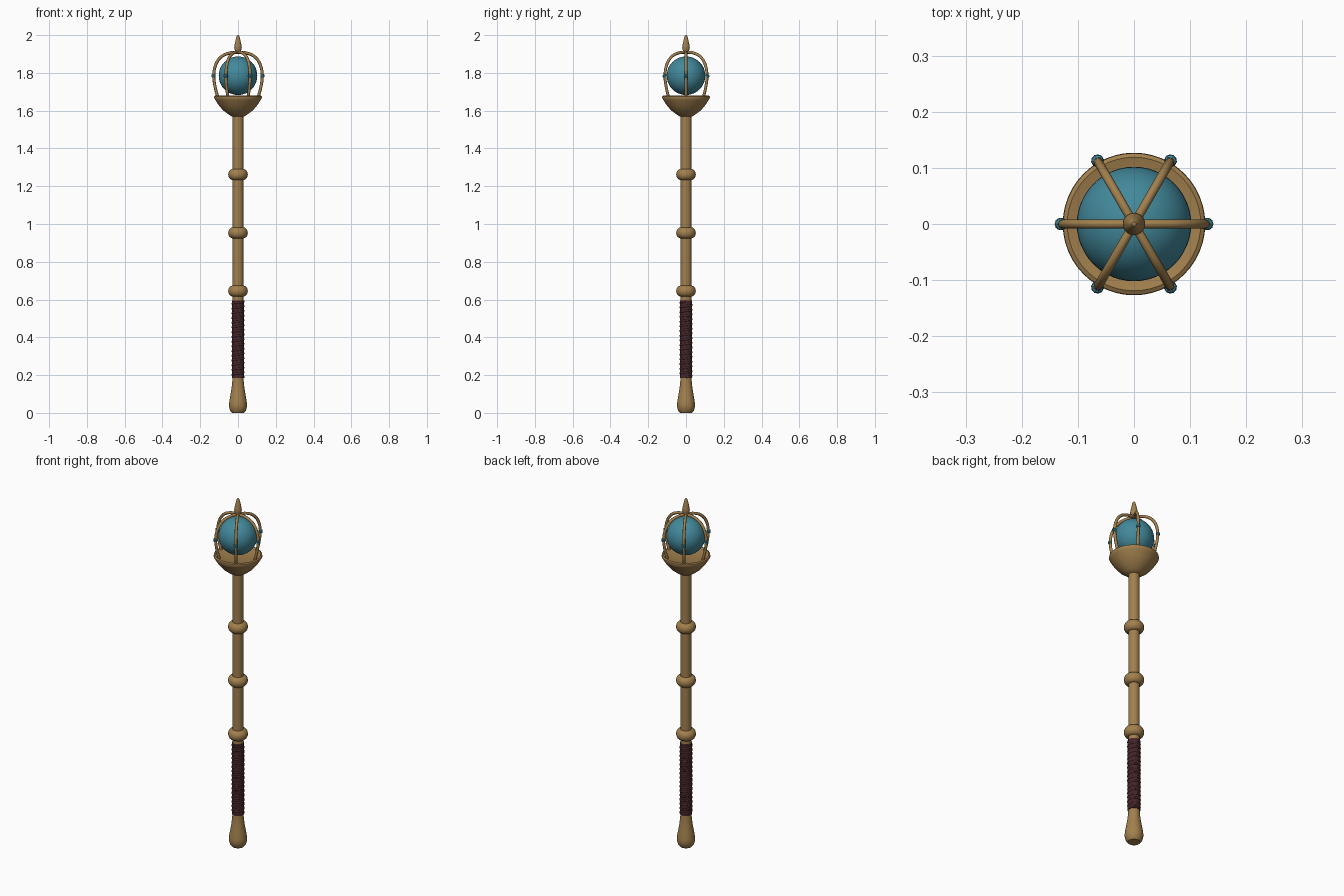
import bpy, math

if "Cube" in bpy.data.objects:
    bpy.data.objects.remove(bpy.data.objects["Cube"])

def material(name, rgb):
    m = bpy.data.materials.new(name)
    m.diffuse_color = (*rgb, 1)
    m.use_nodes = True
    m.node_tree.nodes["Principled BSDF"].inputs["Base Color"].default_value = m.diffuse_color
    return m

GOLD = material("aged gold", (0.36, 0.215, 0.075))
TEAL = material("teal crystal", (0.055, 0.25, 0.33))
LEATHER = material("dark red leather", (0.062, 0.019, 0.022))

def finish(obj, name, mat, angle=40):
    obj.name = name
    obj.data.materials.clear()
    obj.data.materials.append(mat)
    bpy.ops.object.select_all(action='DESELECT')
    obj.select_set(True)
    bpy.context.view_layer.objects.active = obj
    if angle:
        bpy.ops.object.shade_smooth_by_angle(angle=math.radians(angle))
    return obj

def lathe(name, profile, mat, sides=32, angle=40):
    """Revolve (radius, z) points about the z axis; zero radius makes a pole."""
    verts, faces, rings = [], [], []
    for r, z in profile:
        n = 1 if r == 0 else sides
        rings.append(range(len(verts), len(verts) + n))
        verts += [(r * math.cos(2 * math.pi * i / sides),
                   r * math.sin(2 * math.pi * i / sides), z) for i in range(n)]
    for a, b in zip(rings, rings[1:]):
        for i in range(sides):
            j = (i + 1) % sides
            quad = [a[i % len(a)], a[j % len(a)], b[j % len(b)], b[i % len(b)]]
            faces.append(list(dict.fromkeys(quad)))
    me = bpy.data.meshes.new(name)
    me.from_pydata(verts, [], faces)
    obj = bpy.data.objects.new(name, me)
    bpy.context.collection.objects.link(obj)
    return finish(obj, name, mat, angle)

def tube(name, points, radius, mat, smooth_path=True, sides=2):
    """Sweep a round section along a path and convert it to a mesh."""
    cu = bpy.data.curves.new(name, 'CURVE')
    cu.dimensions = '3D'
    cu.bevel_depth, cu.bevel_resolution = radius, sides
    cu.use_fill_caps = True
    if smooth_path:
        cu.resolution_u = 5
        sp = cu.splines.new('BEZIER')
        sp.bezier_points.add(len(points) - 1)
        for bp, p in zip(sp.bezier_points, points):
            bp.co = p
            bp.handle_left_type = bp.handle_right_type = 'AUTO'
    else:
        sp = cu.splines.new('POLY')
        sp.points.add(len(points) - 1)
        for pt, p in zip(sp.points, points):
            pt.co = (*p, 1)
    obj = bpy.data.objects.new(name, cu)
    bpy.context.collection.objects.link(obj)
    bpy.ops.object.select_all(action='DESELECT')
    obj.select_set(True)
    bpy.context.view_layer.objects.active = obj
    bpy.ops.object.convert(target='MESH')
    return finish(bpy.context.object, name, mat, 60)

# Pommel and shaft
lathe("pommel", [(0, 0), (0.032, 0), (0.042, 0.012), (0.048, 0.035), (0.047, 0.055),
                 (0.041, 0.09), (0.034, 0.13), (0.03, 0.17), (0.029, 0.2), (0, 0.2)], GOLD)
lathe("shaft", [(0, 0.15), (0.029, 0.15), (0.029, 1.6), (0, 1.6)], GOLD)

# Leather grip with a spiral wrap
lathe("grip", [(0, 0.185), (0.032, 0.185), (0.032, 0.595), (0, 0.595)], LEATHER)
turns, steps = 16, 24
tube("grip_wrap", [(0.0285 * math.cos(2 * math.pi * i / steps),
                    0.0285 * math.sin(2 * math.pi * i / steps),
                    0.19 + 0.4 * i / (turns * steps)) for i in range(turns * steps + 1)],
     0.0065, LEATHER, smooth_path=False)

# Shaft collars
for k, z in enumerate((0.645, 0.953, 1.262)):
    ring = [(0.028 + 0.024 * math.cos(t), z + 0.029 * math.sin(t))
            for t in (math.pi * (i / 10 - 0.5) for i in range(11))]
    lathe(f"collar_{k + 1}", ring, GOLD)

# Cup under the crystal
lathe("cup", [(0, 1.568), (0.03, 1.568), (0.05, 1.58), (0.08, 1.603), (0.103, 1.63),
              (0.119, 1.655), (0.127, 1.668), (0.126, 1.676), (0.119, 1.68),
              (0.1, 1.675), (0.05, 1.668), (0, 1.666)], GOLD, 48)

# Crystal ball
bpy.ops.mesh.primitive_uv_sphere_add(segments=48, ring_count=24, radius=0.102, location=(0, 0, 1.785))
finish(bpy.context.object, "crystal_ball", TEAL)

# Six cage bars, each with a small stud
arc = [(0.107, 1.672), (0.122, 1.73), (0.128, 1.785), (0.119, 1.84),
       (0.092, 1.882), (0.05, 1.904), (0, 1.91)]
for k in range(6):
    a = k * math.pi / 3
    c, s = math.cos(a), math.sin(a)
    tube(f"cage_bar_{k + 1}", [(r * c, r * s, z) for r, z in arc], 0.008, GOLD)
    bpy.ops.mesh.primitive_ico_sphere_add(subdivisions=1, radius=0.013,
                                          location=(0.13 * c, 0.13 * s, 1.785), rotation=(0, 0, a))
    finish(bpy.context.object, f"cage_stud_{k + 1}", TEAL, 0)

# Finial
lathe("finial", [(0, 1.9), (0.011, 1.9), (0.016, 1.915), (0.02, 1.932), (0.018, 1.948),
                 (0.013, 1.972), (0.008, 1.992), (0.004, 1.999), (0, 2.0)], GOLD, 20)
